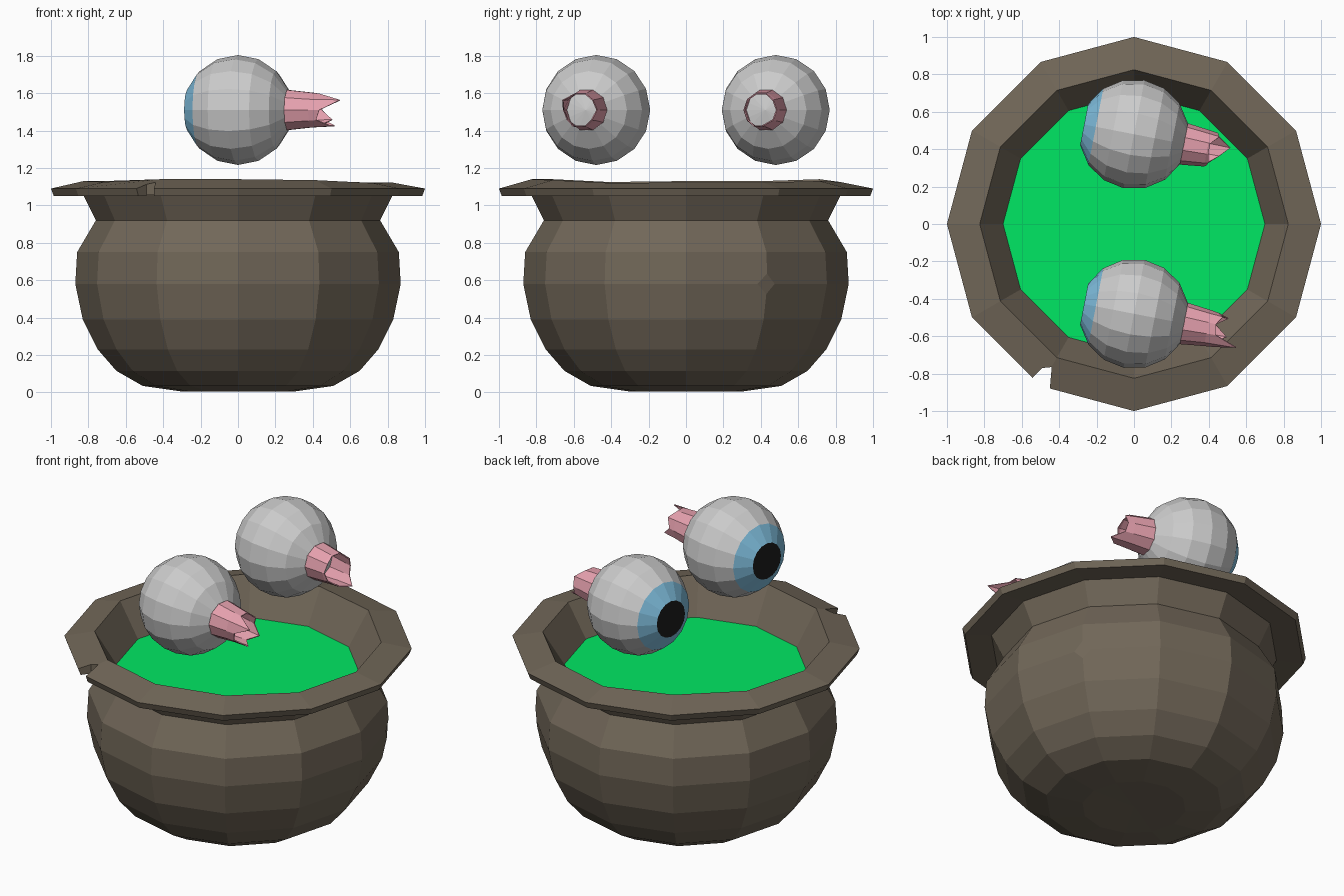
import bpy, bmesh, math
from mathutils import Vector, Matrix

if "Cube" in bpy.data.objects:
    bpy.data.objects.remove(bpy.data.objects["Cube"])


def material(name, rgb):
    m = bpy.data.materials.new(name)
    m.diffuse_color = (*rgb, 1)
    m.use_nodes = True
    m.node_tree.nodes["Principled BSDF"].inputs["Base Color"].default_value = m.diffuse_color
    return m


IRON = material("iron", (0.165, 0.135, 0.098))
GREEN = material("green", (0.0, 0.80, 0.125))
BLUE = material("blue", (0.22, 0.53, 0.75))
BLACK = material("black", (0.012, 0.012, 0.012))
PINK = material("pink", (0.80, 0.36, 0.43))


def finish(bm, name, mat=None):
    bmesh.ops.remove_doubles(bm, verts=bm.verts, dist=1e-5)
    bmesh.ops.recalc_face_normals(bm, faces=bm.faces)
    mesh = bpy.data.meshes.new(name)
    bm.to_mesh(mesh)
    bm.free()
    if mat:
        mesh.materials.append(mat)
    obj = bpy.data.objects.new(name, mesh)
    bpy.context.collection.objects.link(obj)
    return obj


def lathe(profile, segs, axis="Z"):
    """Spin (radius, height) points; a height may be a list with one value per segment."""
    bm = bmesh.new()
    rings = []
    for r, h in profile:
        ring = []
        for i in range(segs):
            a = 2 * math.pi * i / segs
            u, v = r * math.cos(a), r * math.sin(a)
            t = h[i] if isinstance(h, list) else h
            ring.append(bm.verts.new((u, v, t) if axis == "Z" else (t, u, v)))
        rings.append(ring)
    for a, b in zip(rings, rings[1:]):
        for i in range(segs):
            j = (i + 1) % segs
            bm.faces.new((a[i], a[j], b[j], b[i]))
    bmesh.ops.remove_doubles(bm, verts=bm.verts, dist=1e-5)
    return bm


# Cauldron body: 12-sided pot with a flared neck and an uneven overhanging rim
lip = [1.122, 1.122, 1.13, 1.125, 1.14, 1.13, 1.13, 1.125, 1.14, 1.14, 1.135, 1.12]
bm = lathe([(0, 0.01), (0.30, 0.005), (0.51, 0.035), (0.65, 0.115), (0.75, 0.23),
            (0.83, 0.39), (0.87, 0.58), (0.86, 0.75), (0.76, 0.92), (0.83, 1.06),
            (0.985, 1.05), (1.0, 1.09), (0.825, lip), (0.70, 0.92), (0.74, 0.58),
            (0.45, 0.14), (0, 0.12)], 12)
# small chip on one corner of the belly
chip = Vector((0.87 * math.cos(math.pi / 6), 0.87 * math.sin(math.pi / 6), 0.58))
corner = min(bm.verts, key=lambda v: (v.co - chip).length)
bmesh.ops.bevel(bm, geom=[corner], offset=0.055, segments=1, affect='VERTICES')
cauldron = finish(bm, "cauldron", IRON)

# Notch broken out of the rim
bm = bmesh.new()
outline = [(-0.54, -0.82), (-0.49, -0.77), (-0.44, -0.765), (-0.45, -0.88),
           (-0.46, -1.1), (-0.70, -1.1)]
face = bm.faces.new([bm.verts.new((x, y, 1.02)) for x, y in outline])
top = bmesh.ops.extrude_face_region(bm, geom=[face])["geom"]
bmesh.ops.translate(bm, vec=(0, 0, 0.2),
                    verts=[g for g in top if isinstance(g, bmesh.types.BMVert)])
cutter = finish(bm, "notch_cutter")
cutter.hide_render = True
mod = cauldron.modifiers.new("notch", 'BOOLEAN')
mod.operation = 'DIFFERENCE'
mod.solver = 'EXACT'
mod.object = cutter
bpy.context.view_layer.objects.active = cauldron
bpy.ops.object.modifier_apply(modifier=mod.name)
bpy.data.objects.remove(cutter)

# Liquid surface
liquid = finish(lathe([(0, 0.922), (0.70, 0.922), (0.69, 0.90), (0, 0.90)], 12),
                "liquid", GREEN)

# Eyeballs: each has a white, an iris, a flat pupil and a torn nerve stub
R = 0.294


def arc(first, last):
    steps = [math.radians(22.5 * k) for k in range(first, last + 1)]
    return [(R * math.sin(a), -R * math.cos(a)) for a in steps]


def eye(name, y, tips):
    pr, ph = arc(1, 1)[0]
    parts = [
        finish(lathe(arc(2, 8), 16, "X"), name + "_white"),
        finish(lathe(arc(1, 2), 16, "X"), name + "_iris", BLUE),
        finish(lathe([(0, ph), (pr, ph), (0, ph + 0.02)], 16, "X"), name + "_pupil", BLACK),
        finish(lathe([(0.115, 0.25), (0.106, 0.33), (0.098, 0.40), (0.092, tips)], 10, "X"),
               name + "_nerve", PINK),
    ]
    wall = parts[-1].modifiers.new("wall", 'SOLIDIFY')
    wall.thickness = 0.006
    for p in parts:
        p.data.transform(Matrix.Translation((0, y, 1.51)) @ Matrix.Rotation(math.radians(-11), 4, 'Z'))


eye("front_eye", -0.48, [0.44, 0.47, 0.44, 0.45, 0.57, 0.46, 0.44, 0.51, 0.44, 0.50])
eye("back_eye", 0.48, [0.44, 0.45, 0.41, 0.41, 0.42, 0.41, 0.42, 0.47, 0.52, 0.45])
